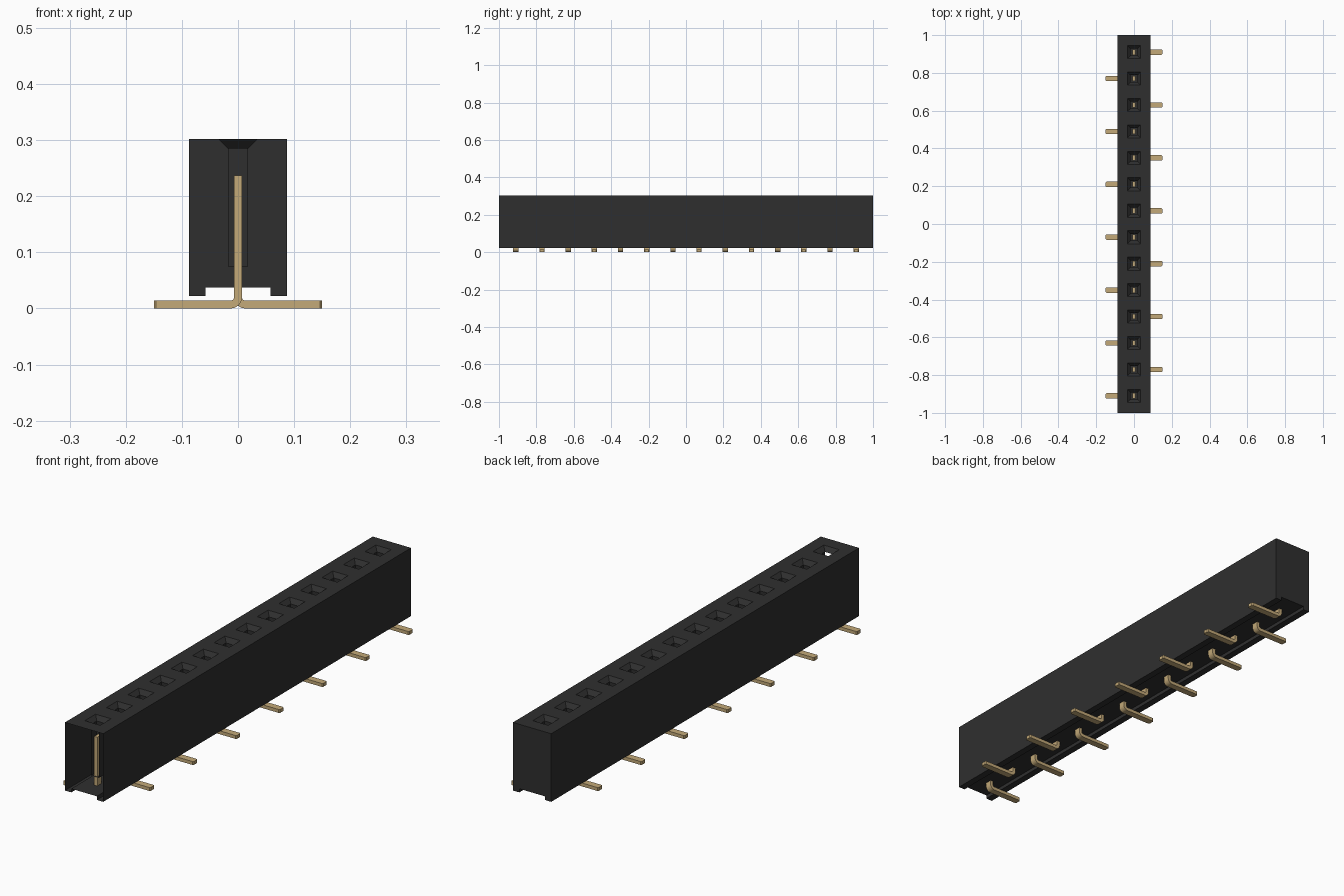
import bpy, bmesh, math

if "Cube" in bpy.data.objects:
    bpy.data.objects.remove(bpy.data.objects["Cube"])

COUNT, PITCH = 14, 0.14
HALF_W, TOP, BOTTOM = 0.087, 0.302, 0.022
ROWS = [(i - (COUNT - 1) / 2) * PITCH for i in range(COUNT)]


def material(name, rgb):
    m = bpy.data.materials.new(name)
    m.use_nodes = True
    m.diffuse_color = (*rgb, 1)
    bsdf = m.node_tree.nodes["Principled BSDF"]
    bsdf.inputs["Base Color"].default_value = (*rgb, 1)
    bsdf.inputs["Roughness"].default_value = 0.6
    return m


black = material("black plastic", (0.028, 0.028, 0.028))
gold = material("gold metal", (0.55, 0.40, 0.19))


def to_mesh(bm, name, mat):
    mesh = bpy.data.meshes.new(name)
    bm.to_mesh(mesh)
    bm.free()
    mesh.materials.append(mat)
    return mesh


def add_object(name, mesh, loc=(0, 0, 0)):
    ob = bpy.data.objects.new(name, mesh)
    ob.location = loc
    bpy.context.collection.objects.link(ob)
    return ob


# Housing: extruded section with a channel underneath, open at the front end
bm = bmesh.new()
section = [(-HALF_W, TOP), (-HALF_W, BOTTOM), (-0.058, BOTTOM), (-0.058, 0.037),
           (0.058, 0.037), (0.058, BOTTOM), (HALF_W, BOTTOM), (HALF_W, TOP)]
front = [bm.verts.new((x, -1, z)) for x, z in section]
back = [bm.verts.new((x, 1, z)) for x, z in section]
for i in range(len(section) - 1):
    bm.faces.new((front[i], back[i], back[i + 1], front[i + 1]))
bm.faces.new(back[::-1])


def rectangle(x, y0, y1, z):
    return [bm.verts.new(p) for p in ((-x, y0, z), (x, y0, z), (x, y1, z), (-x, y1, z))]


# Sockets: a top panel, a funnel and a square well for each contact
for n, y in enumerate(ROWS):
    y0 = -1 if n == 0 else y - PITCH / 2
    y1 = 1 if n == COUNT - 1 else y + PITCH / 2
    loops = [rectangle(HALF_W, y0, y1, TOP)]
    for half, z in ((0.035, TOP), (0.018, 0.285), (0.018, 0.075)):
        loops.append(rectangle(half, y - half, y + half, z))
    for level in range(3):
        a, b = loops[level], loops[level + 1]
        for k in range(4):
            # The first well is open towards the open end
            if n == 0 and level == 2 and k == 0:
                continue
            j = (k + 1) % 4
            bm.faces.new((a[k], a[j], b[j], b[k]))
    bm.faces.new(loops[3])
bmesh.ops.remove_doubles(bm, verts=bm.verts, dist=1e-5)
add_object("housing", to_mesh(bm, "housing", black))


# Contact pin: bent flat strip with a chamfered foot tip
def pin_mesh(name, side):
    t, half_y, tip, r_out, r_in = 0.007, 0.014, 0.15, 0.02, 0.006
    cx, cz = r_out - t, r_out
    arc = [math.pi + math.pi / 2 * k / 6 for k in range(7)]
    outer = [(cx + r_out * math.cos(a), cz + r_out * math.sin(a)) for a in arc]
    inner = [(cx + r_in * math.cos(a), cz + r_in * math.sin(a)) for a in reversed(arc)]
    profile = [(-t, 0.237)] + outer + [(tip, 0), (tip, r_out - r_in)] + inner + [(t, 0.237)]
    bm = bmesh.new()
    face = bm.faces.new([bm.verts.new((side * x, -half_y, z)) for x, z in profile])
    new = bmesh.ops.extrude_face_region(bm, geom=[face])["geom"]
    bmesh.ops.translate(bm, vec=(0, 2 * half_y, 0),
                        verts=[v for v in new if isinstance(v, bmesh.types.BMVert)])
    corners = [e for e in bm.edges
               if all(abs(abs(v.co.x) - tip) < 1e-5 for v in e.verts)
               and abs(e.verts[0].co.y - e.verts[1].co.y) < 1e-5]
    bmesh.ops.bevel(bm, geom=corners, offset=0.004, segments=1, affect='EDGES')
    bmesh.ops.recalc_face_normals(bm, faces=bm.faces)
    return to_mesh(bm, name, gold)


# Pins alternate: even rows point to the right, odd rows to the left
meshes = [pin_mesh("right_pin", -1), pin_mesh("left_pin", 1)]
pins = [add_object(f"{meshes[i % 2].name}_{i // 2 + 1}", meshes[i % 2], (0, y, 0))
        for i, y in enumerate(ROWS)]
bpy.ops.object.select_all(action='DESELECT')
for p in pins[:2]:
    p.select_set(True)
bpy.context.view_layer.objects.active = pins[0]
bpy.ops.object.shade_smooth_by_angle(angle=math.radians(30))
